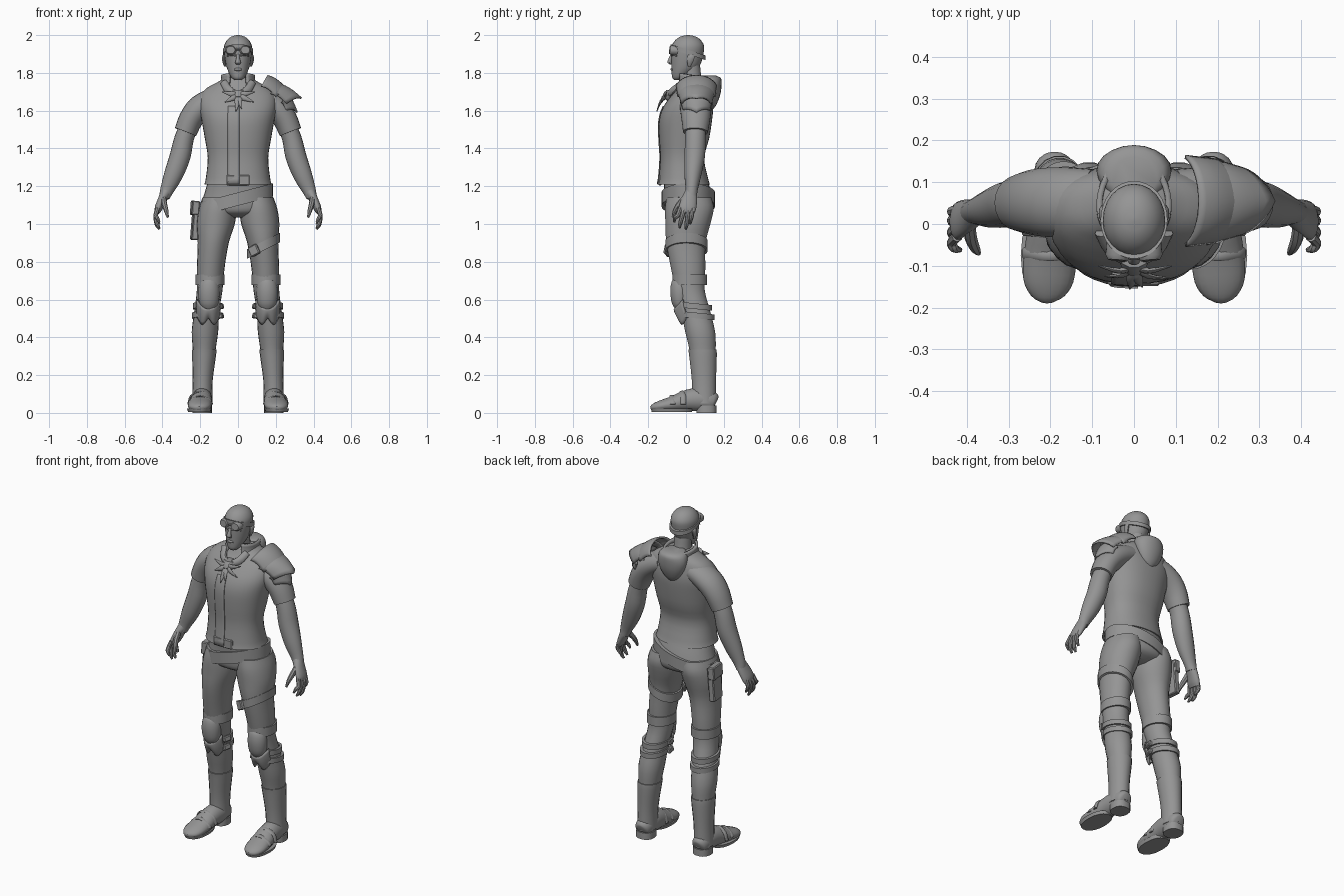
import bpy, bmesh, math
from mathutils import Vector, Matrix, Euler

X, Y = Vector((1, 0, 0)), Vector((0, 1, 0))
GREY = bpy.data.materials.new("dark_grey")
GREY.diffuse_color = (.3, .3, .3, 1)


def finish(name, bm, mirror=False, angle=42):
    bmesh.ops.recalc_face_normals(bm, faces=bm.faces)
    me = bpy.data.meshes.new(name)
    bm.to_mesh(me)
    bm.free()
    me.materials.append(GREY)
    me.shade_smooth()
    me.set_sharp_from_angle(angle=math.radians(angle))
    ob = bpy.data.objects.new(name, me)
    bpy.context.collection.objects.link(ob)
    if mirror:
        ob.modifiers.new("mirror", 'MIRROR').use_mirror_merge = False
    return ob


def resample(secs, steps):
    P = [Vector(s) for s in secs]
    P = [2 * P[0] - P[1]] + P + [2 * P[-1] - P[-2]]
    out = []
    for i in range(1, len(P) - 2):
        a, b, c, d = P[i - 1:i + 3]
        for k in range(steps):
            t = k / steps
            out.append(0.5 * (2 * b + (c - a) * t + (2 * a - 5 * b + 4 * c - d) * t * t
                              + (3 * b - a - 3 * c + d) * t ** 3))
    return out + [P[-2]]


def loft(name, secs, n=18, flat=True, steps=3, power=2.0, ref=X, mirror=False):
    """Skin elliptical sections (x, y, z, radius_u, radius_v)."""
    R = resample(secs, steps)
    C = [Vector(r[:3]) for r in R]
    bm, rings = bmesh.new(), []
    for i, r in enumerate(R):
        u, v = X, Y
        if not flat:
            t = (C[min(i + 1, len(C) - 1)] - C[max(i - 1, 0)]).normalized()
            u = (ref - ref.dot(t) * t).normalized()
            v = t.cross(u)
        ring = []
        for k in range(n):
            a = 2 * math.pi * k / n
            c, s = math.cos(a), math.sin(a)
            c = math.copysign(abs(c) ** (2 / power), c)
            s = math.copysign(abs(s) ** (2 / power), s)
            ring.append(bm.verts.new(C[i] + u * c * max(r[3], .001) + v * s * max(r[4], .001)))
        rings.append(ring)
    for A, B in zip(rings, rings[1:]):
        for k in range(n):
            bm.faces.new((A[k], A[(k + 1) % n], B[(k + 1) % n], B[k]))
    bm.faces.new(rings[0])
    bm.faces.new(rings[-1])
    return finish(name, bm, mirror)


def band(name, x, y, z, rx, ry, h, th=.012, sx=0, sy=0, mirror=False, n=32):
    """Strap round an ellipse, tilted by slopes sx and sy."""
    bm, rings = bmesh.new(), []
    for k in range(n):
        a = 2 * math.pi * k / n
        ring = []
        for o, dz in ((-th, -h / 2), (0, -h / 2), (0, h / 2), (-th, h / 2)):
            px, py = (rx + o) * math.cos(a), (ry + o) * math.sin(a)
            ring.append(bm.verts.new((x + px, y + py, z + dz + sx * px + sy * py)))
        rings.append(ring)
    for k in range(n):
        A, B = rings[k], rings[(k + 1) % n]
        for j in range(4):
            bm.faces.new((A[j], A[(j + 1) % 4], B[(j + 1) % 4], B[j]))
    return finish(name, bm, mirror)


def shell(name, f, nu=12, nv=8, thick=.008, mirror=False, wrap=None):
    bm = bmesh.new()
    g = [[bm.verts.new(f(i / nu, j / nv)) for j in range(nv + 1)] for i in range(nu + 1)]
    for i in range(nu):
        for j in range(nv):
            bm.faces.new((g[i][j], g[i + 1][j], g[i + 1][j + 1], g[i][j + 1]))
    ob = finish(name, bm, mirror)
    if wrap:
        m = ob.modifiers.new("wrap", 'SHRINKWRAP')
        m.target, m.offset = wrap, .003
    m = ob.modifiers.new("thick", 'SOLIDIFY')
    m.thickness, m.offset = thick, 0
    return ob


def box(name, loc, size, rot=(0, 0, 0), mirror=False, bevel=.005):
    bm = bmesh.new()
    M = Matrix.LocRotScale(Vector(loc), Euler(rot), Vector(size))
    bmesh.ops.create_cube(bm, size=1, matrix=M)
    bmesh.ops.bevel(bm, geom=bm.edges[:], offset=bevel, segments=1, affect='EDGES')
    return finish(name, bm, mirror, 30)


# head, neck and face
loft("head", [(0, -.045, 1.762, .018, .018), (0, -.037, 1.775, .034, .036), (0, -.022, 1.8, .048, .054),
              (0, -.005, 1.83, .06, .072), (0, .004, 1.87, .069, .082), (0, .008, 1.91, .074, .086),
              (0, .01, 1.945, .073, .085), (0, .011, 1.975, .057, .066), (0, .011, 1.993, .033, .038),
              (0, .011, 2.0, .006, .006)], n=24)
loft("neck", [(0, .05, 1.68, .065, .06), (0, .035, 1.76, .05, .05), (0, .025, 1.84, .05, .05)])
loft("nose", [(0, -.074, 1.9, .007, .006), (0, -.083, 1.875, .01, .01), (0, -.087, 1.855, .015, .012),
              (0, -.078, 1.845, .011, .008)], n=10)
loft("lips", [(0, -.07, 1.81, .012, .006), (0, -.073, 1.816, .02, .008), (0, -.073, 1.822, .018, .008),
              (0, -.069, 1.828, .01, .006)], n=12)
loft("brow", [(.012, -.077, 1.892, .007, .005), (.035, -.07, 1.897, .007, .007), (.056, -.05, 1.89, .004, .004)],
     n=8, flat=False, ref=Y, mirror=True)
loft("ear", [(.068, .018, 1.835, .006, .008), (.074, .022, 1.86, .009, .017), (.075, .026, 1.885, .009, .02),
             (.072, .026, 1.9, .005, .01)], n=10, mirror=True)

# goggles pushed up on the forehead
band("goggle_strap", 0, .01, 1.91, .08, .093, .024, sy=-.32)
loft("goggle_lens", [(.036, -.045, 1.918, .03, .026), (.038, -.076, 1.92, .03, .026),
                     (.039, -.087, 1.921, .023, .02)], flat=False, steps=1, mirror=True)
box("goggle_bridge", (0, -.079, 1.925), (.03, .014, .014))

# shirt body, placket and sleeves
shirt = loft("shirt_body", [(0, -.012, 1.21, .178, .138), (0, -.014, 1.245, .17, .13), (0, -.02, 1.35, .16, .116),
                            (0, -.01, 1.45, .175, .132), (0, -.002, 1.55, .193, .14), (0, .012, 1.62, .205, .132),
                            (0, .03, 1.68, .198, .108), (0, .042, 1.72, .165, .088), (0, .046, 1.75, .11, .075),
                            (0, .046, 1.775, .07, .062)], n=36, power=2.25)
shell("shirt_placket", lambda u, v: (-.06 + .07 * u, -.17, 1.215 + .44 * v), 4, 16, .004, wrap=shirt)
box("buckle_flap", (.0, -.138, 1.232), (.125, .02, .055))
loft("sleeve", [(.1, .05, 1.665, .062, .082), (.16, .052, 1.642, .066, .084), (.21, .052, 1.607, .068, .083),
                (.25, .052, 1.553, .064, .076), (.278, .05, 1.487, .06, .066)], n=22, flat=False, mirror=True)

# arms and hands
loft("arm", [(.24, .05, 1.56, .048, .055), (.283, .05, 1.46, .051, .055), (.306, .046, 1.36, .055, .055),
             (.342, .036, 1.26, .05, .045), (.376, .03, 1.18, .036, .032), (.39, .026, 1.14, .028, .033)],
     flat=False, mirror=True)
loft("palm", [(.378, .029, 1.175, .03, .03), (.4, .018, 1.13, .024, .042), (.42, .008, 1.085, .021, .046),
              (.428, .004, 1.06, .013, .04)], flat=False, mirror=True)
for i, (y0, y1, z1) in enumerate(((-.03, -.058, 1.01), (-.008, -.03, .98), (.014, .003, .972), (.034, .026, 1.0))):
    loft(f"finger_{i + 1}", [(.424, y0, 1.085, .012, .013), (.436, (y0 + y1) / 2, 1.045, .012, .012),
                             (.43, y1, z1 + .025, .011, .011), (.416, y1 - .004, z1, .006, .006)],
         n=8, flat=False, mirror=True)
loft("thumb", [(.395, .0, 1.14, .015, .018), (.39, -.035, 1.105, .015, .016), (.38, -.058, 1.07, .012, .012),
               (.372, -.07, 1.035, .006, .006)], n=8, flat=False, mirror=True)


# hood collar, hanging hood and spiky neck scarf
def collar(u, v):
    a = (u - .5) * 2 * 2.6
    r = 1.2 - .4 * v + .24 * v * v
    back = .5 + .5 * math.cos(a)
    return (.08 * r * math.sin(a), .045 + (.082 + .03 * back) * r * math.cos(a), 1.71 + .09 * v - .025 * v * back)


shell("hood_collar", collar, 28, 6, .014)
loft("hood_back", [(0, .11, 1.785, .055, .05), (0, .12, 1.77, .08, .066), (0, .128, 1.73, .09, .06),
                   (0, .13, 1.68, .078, .05), (0, .128, 1.63, .05, .032), (0, .125, 1.605, .018, .016)], n=20)
loft("scarf_knot", [(0, -.085, 1.65, .015, .012), (0, -.1, 1.675, .03, .025), (0, -.08, 1.71, .035, .025)], n=10)
for i, (x, y, z) in enumerate(((-.085, -.1, 1.7), (-.07, -.125, 1.645), (-.01, -.155, 1.595), (.02, -.15, 1.61),
                               (.085, -.13, 1.645), (.09, -.1, 1.7))):
    p, q = Vector((0, -.1, 1.68)), Vector((x, y, z))
    m = p.lerp(q, .4) + Vector((0, -.012, 0))
    loft(f"scarf_point_{i + 1}", [(*p, .01, .016), (*m, .007, .014), (*q, .002, .002)], n=8, flat=False, ref=Y)
loft("scarf_roll", [(.075, -.02, 1.75, .014, .02), (.05, -.065, 1.71, .016, .022), (.0, -.095, 1.685, .014, .016)],
     n=10, flat=False, ref=Y, mirror=True)


# layered shoulder armour on one side
def plate(name, a, b, w0, w1, drop, tip):
    def f(u, v):
        s = (u - .5) * 2
        ang = s * 1.3
        w = w0 + (w1 - w0) * v
        d = drop * (1 - math.cos(ang))
        e = v - tip * abs(s) * v
        x, z = a[0] + (b[0] - a[0]) * e, a[1] + (b[1] - a[1]) * e
        return (x - .5 * d, .055 + w * math.sin(ang), z - .85 * d + .012 * math.sin(math.pi * v))
    shell(name, f, 14, 6, .01)


plate("shoulder_plate_inner", (.155, 1.785), (.26, 1.71), .11, .1, .09, .25)
plate("shoulder_plate_outer", (.205, 1.745), (.335, 1.665), .106, .08, .09, .35)
plate("shoulder_plate_lower", (.26, 1.69), (.312, 1.59), .088, .07, .08, .6)

# hips, legs and boots
loft("hips", [(0, -.005, 1.24, .155, .115), (0, .012, 1.16, .178, .125), (0, .018, 1.1, .194, .13),
              (0, .016, 1.06, .165, .115), (0, .012, 1.035, .06, .06)], n=28, power=2.1)
loft("leg", [(.098, .016, 1.14, .09, .12), (.108, .018, 1.08, .1, .13), (.118, .01, 1.0, .101, .12),
             (.131, 0, .9, .082, .105), (.145, .012, .76, .073, .091), (.15, .022, .65, .068, .078),
             (.165, .05, .54, .066, .078), (.175, .075, .43, .07, .08), (.179, .088, .33, .06, .07),
             (.185, .094, .2, .05, .06)], n=22, mirror=True)
loft("boot_shaft", [(.178, .087, .335, .065, .076), (.18, .09, .3, .063, .074), (.187, .095, .17, .053, .065),
                    (.19, .096, .05, .054, .064)], mirror=True)
loft("boot_foot", [(.19, .16, .055, .025, .03), (.19, .145, .06, .045, .05), (.19, .08, .07, .054, .062),
                   (.194, .01, .066, .056, .058), (.2, -.07, .047, .063, .042), (.205, -.135, .036, .06, .03),
                   (.207, -.172, .028, .04, .02), (.207, -.187, .024, .014, .01)], flat=False, mirror=True)
loft("boot_heel", [(.19, .108, 0, .052, .054), (.19, .108, .04, .052, .054)], steps=1, power=2.4, mirror=True)
loft("boot_sole", [(.205, -.075, .006, .06, .108), (.205, -.075, .024, .066, .113)], steps=1, power=2.2, mirror=True)
for i, y in enumerate((-.015, -.07)):
    h = .112 - .022 * i
    loft(f"boot_strap_{i + 1}", [(.137, y, .045, .014, .005), (.152, y, h - .022, .014, .006),
                                 (.2, y - .005, h, .014, .006), (.248, y, h - .022, .014, .006),
                                 (.264, y, .045, .014, .005)], n=8, flat=False, ref=Y, mirror=True)

# knee protection
band("knee_cuff", .148, .02, .705, .077, .091, .055, .015, mirror=True)
loft("knee_cap", [(.153, -.03, .545, .03, .025), (.154, -.033, .58, .05, .042), (.154, -.032, .64, .057, .052),
                  (.153, -.03, .69, .05, .048), (.152, -.028, .715, .03, .035)], mirror=True)


def guard(u, v):
    s = 2 * u - 1
    top = .6 - .05 * (1 - s * s)
    low = .468 + .035 * math.cos(math.pi * s) ** 2
    return (.157 + .06 * s, -.06 + .045 * s * s + .03 * v * v, top + (low - top) * v)


shell("shin_guard", guard, 16, 6, .01, mirror=True)
for i, z in enumerate((.565, .515)):
    y = .048 + .012 * i
    band(f"calf_strap_{i + 1}", .164 + .004 * i, y, z, .075, .09, .03, .015, sy=-.1, mirror=True)
    box(f"calf_buckle_{i + 1}", (.09, .02, z), (.022, .05, .03), (0, .3, .2), True)

# belt, holster pouch and thigh strap
band("hip_belt", -.008, .012, 1.13, .194, .142, .07, .025, sx=.26)
box("pouch", (-.225, .045, 1.015), (.035, .095, .2), (0, .08, .1))
box("pouch_flap", (-.228, .045, 1.085), (.04, .102, .075), (0, .08, .1))
band("thigh_strap", .135, .003, .885, .087, .112, .05, .015, sx=.5)
box("thigh_buckle", (.085, -.098, .86), (.055, .02, .055), (0, -.45, -.45))
